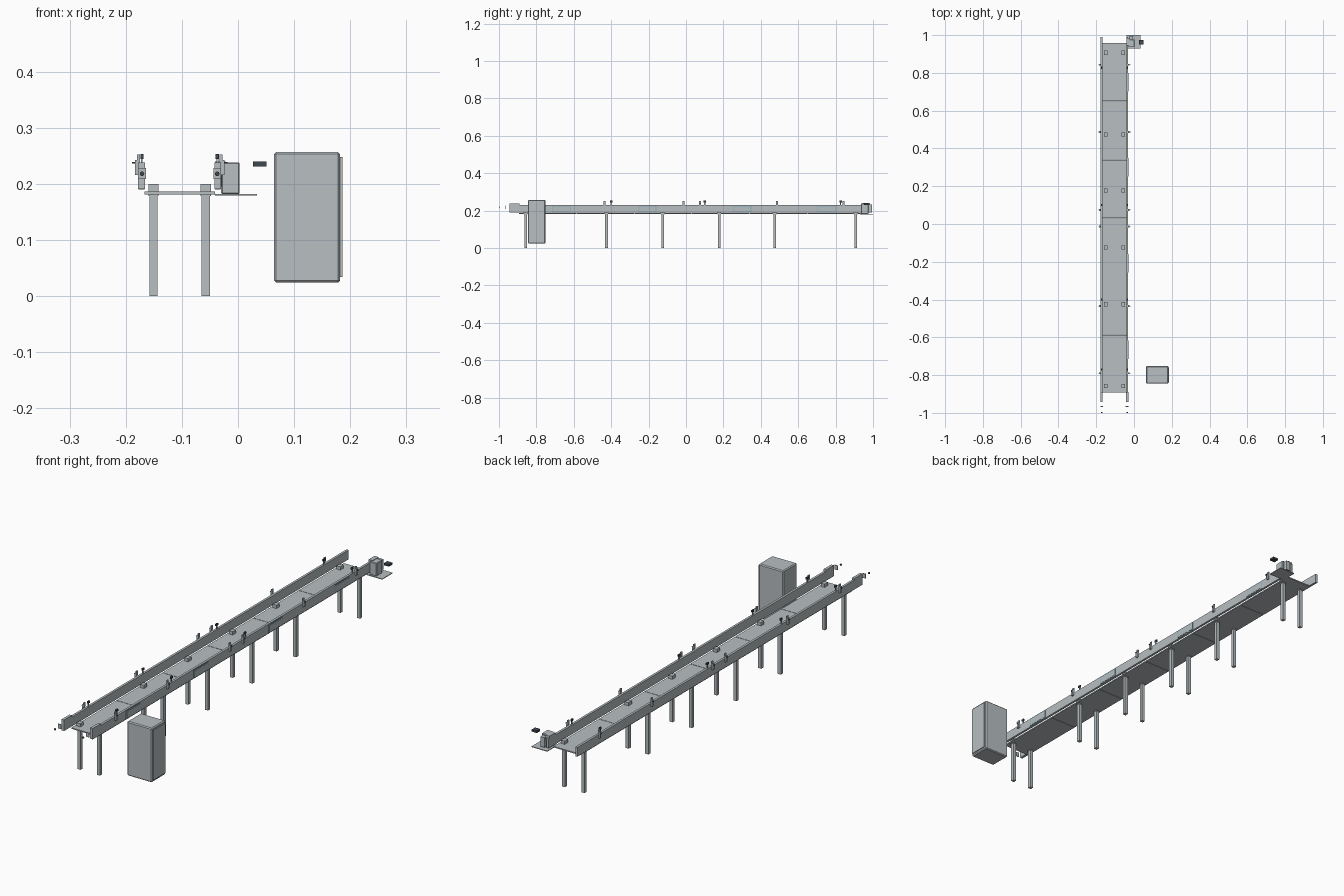
import bpy
import math

cube = bpy.data.objects.get("Cube")
if cube:
    bpy.data.objects.remove(cube, do_unlink=True)


def material(name, rgb):
    m = bpy.data.materials.new(name)
    m.use_nodes = True
    m.diffuse_color = (*rgb, 1)
    m.node_tree.nodes["Principled BSDF"].inputs["Base Color"].default_value = (*rgb, 1)
    return m


steel = material("steel grey", (0.48, 0.52, 0.54))
dark = material("dark slate", (0.05, 0.065, 0.08))
blue = material("pale blue", (0.22, 0.45, 0.56))

CENTRE = -0.104  # conveyor centre line


def box(name, x, y, z, mat=steel, bevel=0):
    """Box from (min, max) ranges."""
    bpy.ops.mesh.primitive_cube_add(size=1, location=[sum(r) / 2 for r in (x, y, z)])
    ob = bpy.context.object
    ob.name = name
    ob.scale = [r[1] - r[0] for r in (x, y, z)]
    bpy.ops.object.transform_apply(location=False, rotation=False, scale=True)
    ob.data.materials.append(mat)
    if bevel:
        mod = ob.modifiers.new("edge", "BEVEL")
        mod.width = bevel
        mod.segments = 1
    return ob


def around(c, half):
    return (c - half, c + half)


def sided(side, inner, outer):
    """x range at given distances from the centre line."""
    return tuple(sorted((CENTRE + side * inner, CENTRE + side * outer)))


def disc(name, x, y, z, radius, depth, mat=steel):
    bpy.ops.mesh.primitive_cylinder_add(vertices=16, radius=radius, depth=depth,
                                        location=(x, y, z), rotation=(math.pi / 2, 0, 0))
    ob = bpy.context.object
    ob.name = name
    ob.data.materials.append(mat)
    bpy.ops.object.shade_smooth_by_angle()


# Bed made of plates with narrow gaps
seams = [-0.894, -0.587, -0.275, 0.03, 0.34, 0.65, 0.958]
for i, (a, b) in enumerate(zip(seams, seams[1:])):
    box(f"bed_plate_{i + 1}", sided(1, -0.063, 0.063), (a + 0.001, b - 0.001), (0.181, 0.186))

for side, label in ((-1, "right"), (1, "left")):
    # Side rail and its taller front end
    box(f"{label}_rail", sided(side, 0.063, 0.073), (-0.89, 0.99), (0.19, 0.23))
    box(f"{label}_rail_end", sided(side, 0.062, 0.074), (-0.943, -0.89), (0.191, 0.238))

    # Legs with mounting blocks on the bed
    for y in (-0.857, -0.425, -0.125, 0.177, 0.474, 0.907):
        x = CENTRE + side * 0.0465
        box(f"{label}_leg", around(x, 0.0072), around(y, 0.0072), (0, 0.186))
        box(f"{label}_leg_block", around(x, 0.009), around(y, 0.011), (0.186, 0.2))
        box(f"{label}_leg_collar", around(x, 0.009), around(y, 0.009), (0.178, 0.181))

    # Stepped brackets outside the rails
    for y in (-0.79, -0.435, -0.013, 0.075, 0.487, 0.843):
        box(f"{label}_bracket_foot", sided(side, 0.073, 0.08), around(y, 0.005), (0.216, 0.243))
        box(f"{label}_bracket_top", sided(side, 0.071, 0.076), around(y, 0.005), (0.234, 0.252))
        box(f"{label}_bracket_pin", sided(side, 0.08, 0.085), around(y, 0.0015), (0.236, 0.239), dark)

    # Small sensors over the rails
    for y in (-0.77, -0.4, 0.1, 0.827):
        box(f"{label}_sensor", sided(side, 0.064, 0.07), around(y, 0.006), (0.244, 0.253), dark)
        box(f"{label}_sensor_stem", sided(side, 0.066, 0.069), around(y, 0.003), (0.23, 0.244))

    # Loose fittings ahead of the rail ends
    x = CENTRE + side * 0.067
    box(f"{label}_end_plate", around(x, 0.007), around(-0.966, 0.002), (0.209, 0.228))
    disc(f"{label}_end_button", x, -0.998, 0.218, 0.004, 0.004, dark)

# Framed access panels on the outer face of one rail
for y in (-0.667, -0.208, 0.3, 0.75):
    box("panel_frame", sided(1, 0.073, 0.0745), around(y, 0.049), (0.192, 0.226), blue)
    box("panel_cover", sided(1, 0.0745, 0.0755), around(y, 0.046), (0.195, 0.223))

# Drive unit on its shelf
box("drive_shelf", (-0.041, 0.034), (0.93, 1.0), (0.179, 0.182))
box("drive_body", (-0.03, 0.003), (0.936, 0.976), (0.182, 0.238), bevel=0.002)
box("drive_back", (-0.024, -0.004), (0.976, 0.994), (0.19, 0.232))
box("drive_cap", (-0.041, -0.022), (0.945, 0.985), (0.215, 0.24))
box("drive_switch", (0.027, 0.051), (0.951, 0.974), (0.231, 0.24), dark)

# Control cabinet with a door on its outer side
box("cabinet", (0.064, 0.182), (-0.845, -0.752), (0.024, 0.257), bevel=0.004)
box("cabinet_door", (0.182, 0.186), (-0.838, -0.759), (0.034, 0.248))
